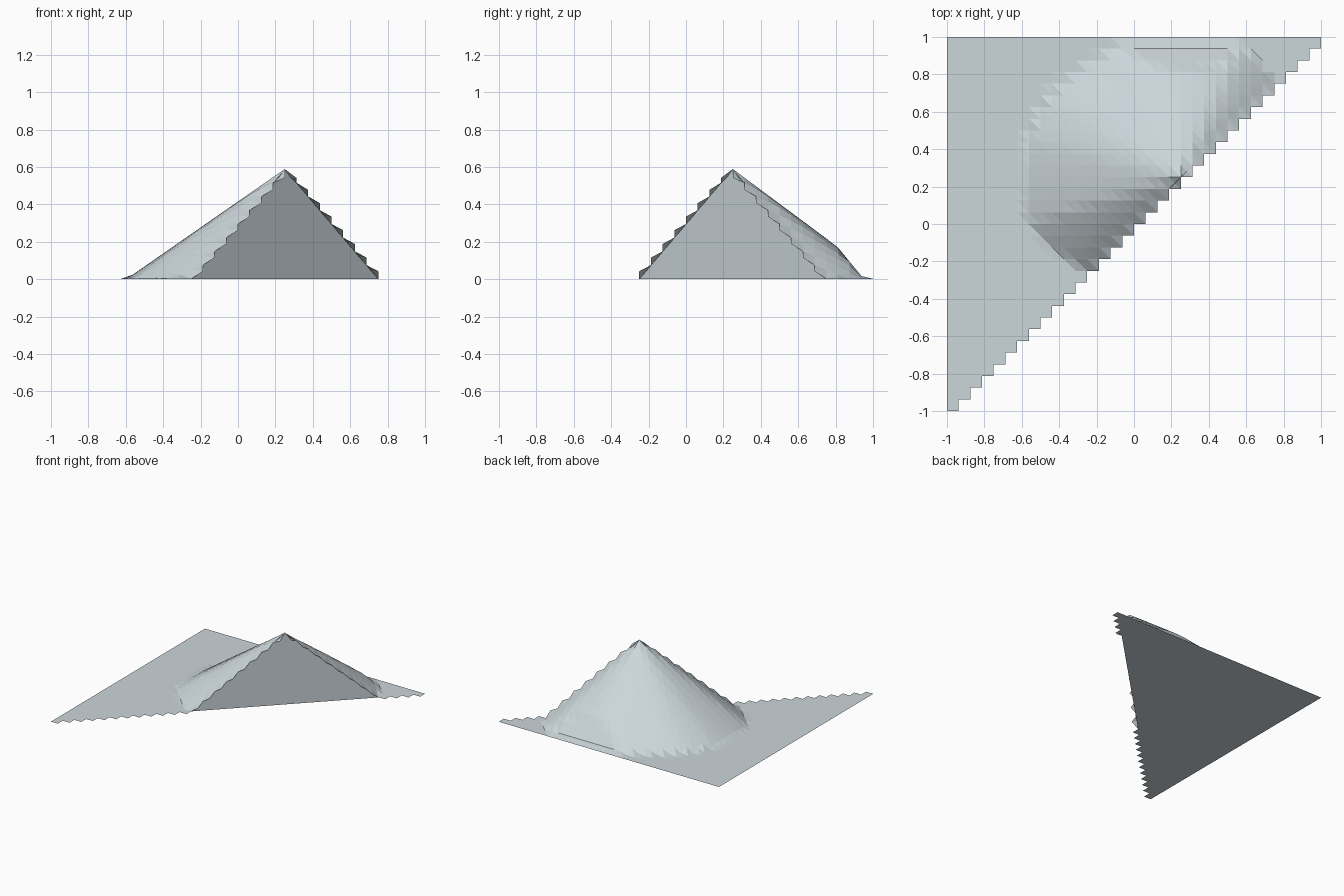
import bpy, bmesh, math

if "Cube" in bpy.data.objects:
    bpy.data.objects.remove(bpy.data.objects["Cube"])

N = 32                    # grid cells per side
STEP = 2.0 / N
PEAK = (0.25, 0.25, 0.587)
LIFT = 0.002              # keeps the surface just above the base sheet

# Foot radius of the peak by direction (degrees, radius)
FOOT = [(0, 0.78), (25, 0.74), (45, 0.707), (65, 0.80), (90, 0.79), (110, 0.775),
        (127, 0.77), (150, 0.83), (166, 0.85), (180, 0.845), (197, 0.85),
        (210, 0.78), (225, 0.707), (245, 0.74), (270, 0.78), (360, 0.78)]

stone = bpy.data.materials.new("pale_grey_blue")
stone.diffuse_color = (0.60, 0.67, 0.70, 1)
stone.use_nodes = True
stone.node_tree.nodes["Principled BSDF"].inputs["Base Color"].default_value = stone.diffuse_color


def foot_radius(angle):
    for (a, r), (b, s) in zip(FOOT, FOOT[1:]):
        if a <= angle <= b:
            return r + (s - r) * (angle - a) / (b - a)
    return FOOT[0][1]


def height(x, y):
    dx, dy = x - PEAK[0], y - PEAK[1]
    angle = math.degrees(math.atan2(dy, dx)) % 360
    cone = PEAK[2] * (1 - math.hypot(dx, dy) / foot_radius(angle))
    # steeper drop beside the back edge
    return max(0.0, min(cone, (0.95 - y) * 1.22))


def finish(name, bm):
    mesh = bpy.data.meshes.new(name)
    bm.to_mesh(mesh)
    bm.free()
    mesh.materials.append(stone)
    obj = bpy.data.objects.new(name, mesh)
    bpy.context.collection.objects.link(obj)
    return obj


def flat_sheet(name, points):
    bm = bmesh.new()
    bm.faces.new([bm.verts.new(p) for p in points])
    finish(name, bm)


# Stepped half-grid surface rising to the peak
bm = bmesh.new()
verts = {}


def vert(i, j):
    if (i, j) not in verts:
        x, y = -1 + i * STEP, -1 + j * STEP
        verts[i, j] = bm.verts.new((x, y, LIFT + height(x, y)))
    return verts[i, j]


for i in range(N):
    for j in range(i, N):
        a, b, c, d = vert(i, j), vert(i + 1, j), vert(i + 1, j + 1), vert(i, j + 1)
        bm.faces.new((a, b, d))
        bm.faces.new((b, c, d))
finish("peak_surface", bm)

# Triangular underside
flat_sheet("base_sheet", [(-1, -1, 0), (-1, 1, 0), (1, 1, 0)])

# Upright cut wall along the diagonal
flat_sheet("cut_wall", [(-0.25, -0.25, 0), (0.75, 0.75, 0), PEAK])
